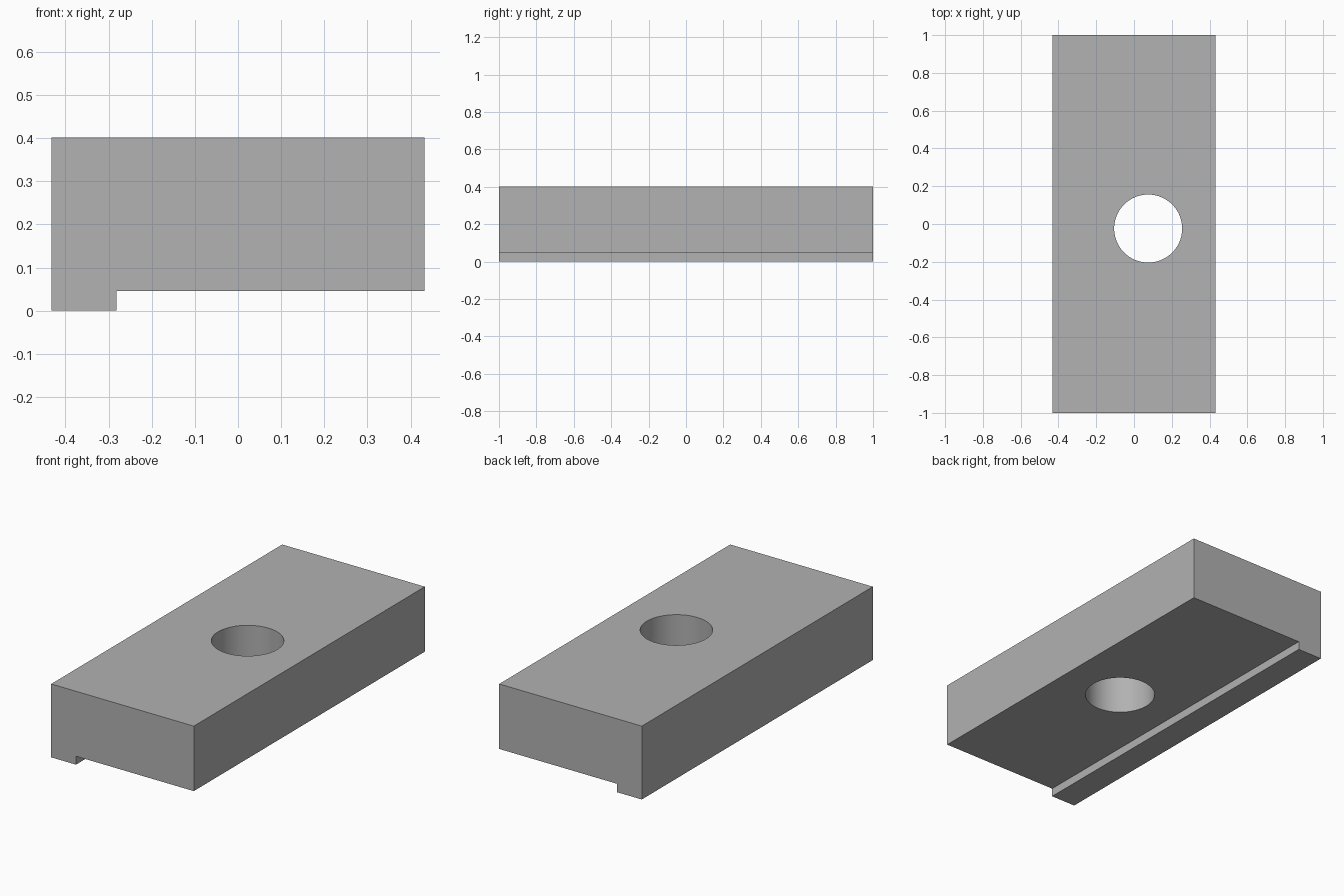
import bpy
import bmesh
import math

cube = bpy.data.objects.get("Cube")
if cube:
    bpy.data.objects.remove(cube, do_unlink=True)

grey = bpy.data.materials.new("light_grey")
grey.use_nodes = True
colour = (0.445, 0.445, 0.445, 1)
grey.diffuse_color = colour
grey.node_tree.nodes["Principled BSDF"].inputs["Base Color"].default_value = colour


def finish(name, bm):
    bmesh.ops.recalc_face_normals(bm, faces=bm.faces)
    mesh = bpy.data.meshes.new(name)
    bm.to_mesh(mesh)
    bm.free()
    mesh.materials.append(grey)
    obj = bpy.data.objects.new(name, mesh)
    bpy.context.collection.objects.link(obj)
    return obj


# Block with a locating lip along one lower edge, extruded along its length
side, top, lip_edge, lip_height = 0.432, 0.402, -0.282, 0.046
profile = [(-side, 0), (lip_edge, 0), (lip_edge, lip_height),
           (side, lip_height), (side, top), (-side, top)]
bm = bmesh.new()
face = bm.faces.new([bm.verts.new((x, -1, z)) for x, z in profile])
extruded = bmesh.ops.extrude_face_region(bm, geom=[face])["geom"]
bmesh.ops.translate(bm, vec=(0, 2, 0),
                    verts=[v for v in extruded if isinstance(v, bmesh.types.BMVert)])
block = finish("clamp_block", bm)

# Cutter for the round through hole
bm = bmesh.new()
bmesh.ops.create_cone(bm, cap_ends=True, segments=96,
                      radius1=0.18, radius2=0.18, depth=1)
bmesh.ops.translate(bm, verts=bm.verts, vec=(0.075, -0.024, 0.2))
cutter = finish("hole_cutter", bm)
cutter.hide_render = True
cutter.hide_viewport = True

hole = block.modifiers.new("through_hole", "BOOLEAN")
hole.operation = "DIFFERENCE"
hole.solver = "EXACT"
hole.object = cutter

# Bake the hole, then remove the cutter and smooth the bore
bpy.context.view_layer.update()
graph = bpy.context.evaluated_depsgraph_get()
cut_mesh = bpy.data.meshes.new_from_object(block.evaluated_get(graph))
block.modifiers.clear()
block.data = cut_mesh
bpy.data.objects.remove(cutter, do_unlink=True)

bpy.ops.object.select_all(action="DESELECT")
block.select_set(True)
bpy.context.view_layer.objects.active = block
bpy.ops.object.shade_smooth_by_angle(angle=math.radians(30))
